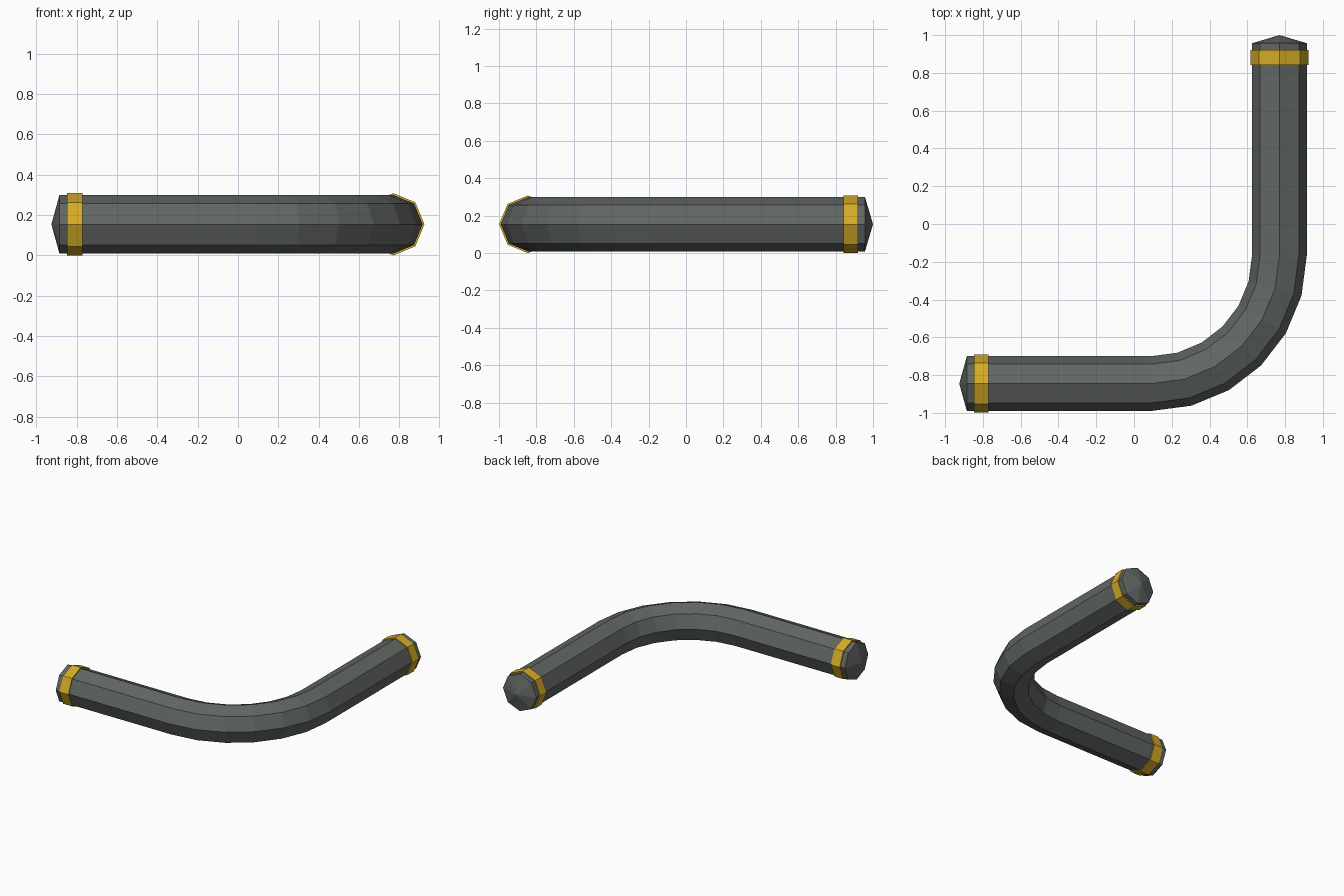
import bpy, bmesh
from math import sin, cos, pi, radians
from mathutils import Vector

cube = bpy.data.objects.get("Cube")
if cube:
    bpy.data.objects.remove(cube, do_unlink=True)

SIDES = 8
R_PIPE, R_BAND = 0.145, 0.154
AXIS_X, AXIS_Y, AXIS_Z = 0.77, -0.845, R_BAND   # centre lines of the two legs
BEND = 0.68                                      # bend radius of the elbow
UP = Vector((0, 0, 1))


def material(name, rgb):
    m = bpy.data.materials.new(name)
    m.use_nodes = True
    m.diffuse_color = (*rgb, 1)
    bsdf = m.node_tree.nodes["Principled BSDF"]
    bsdf.inputs["Base Color"].default_value = (*rgb, 1)
    bsdf.inputs["Roughness"].default_value = 0.7
    return m


def sweep(name, stations, radius, mat, tips=None):
    """Octagonal tube through (point, direction) stations, with flat or pointed ends."""
    bm = bmesh.new()
    rings = []
    for point, direction in stations:
        side = direction.cross(UP)
        angles = [2 * pi * i / SIDES for i in range(SIDES)]
        rings.append([bm.verts.new(point + radius * (side * cos(a) + UP * sin(a)))
                      for a in angles])
    for a, b in zip(rings, rings[1:]):
        for i in range(SIDES):
            j = (i + 1) % SIDES
            bm.faces.new((a[i], a[j], b[j], b[i]))
    for k, ring in enumerate((rings[0], rings[-1])):
        if tips:
            tip = bm.verts.new(tips[k])
            for i in range(SIDES):
                bm.faces.new((ring[i], ring[(i + 1) % SIDES], tip))
        else:
            bm.faces.new(ring)
    bmesh.ops.recalc_face_normals(bm, faces=bm.faces)
    mesh = bpy.data.meshes.new(name)
    bm.to_mesh(mesh)
    bm.free()
    mesh.materials.append(mat)
    obj = bpy.data.objects.new(name, mesh)
    bpy.context.collection.objects.link(obj)
    return obj


def on_left(x):
    return Vector((x, AXIS_Y, AXIS_Z)), Vector((1, 0, 0))


def on_back(y):
    return Vector((AXIS_X, y, AXIS_Z)), Vector((0, 1, 0))


grey = material("dark grey metal", (0.12, 0.135, 0.125))
gold = material("gold band", (0.66, 0.41, 0.02))

# Pipe: straight leg, six-step elbow, straight leg, shallow pointed ends
centre = Vector((AXIS_X - BEND, AXIS_Y + BEND, AXIS_Z))
path = [on_left(-0.885)]
for step in range(7):
    t = radians(15 * step)
    path.append((centre + BEND * Vector((sin(t), -cos(t), 0)),
                 Vector((cos(t), sin(t), 0))))
path.append(on_back(0.957))
sweep("bent_pipe", path, R_PIPE, grey, (on_left(-0.925)[0], on_back(1.0)[0]))

# Bands near both ends
sweep("right_band", [on_left(-0.847), on_left(-0.77)], R_BAND, gold)
sweep("back_band", [on_back(0.843), on_back(0.92)], R_BAND, gold)
